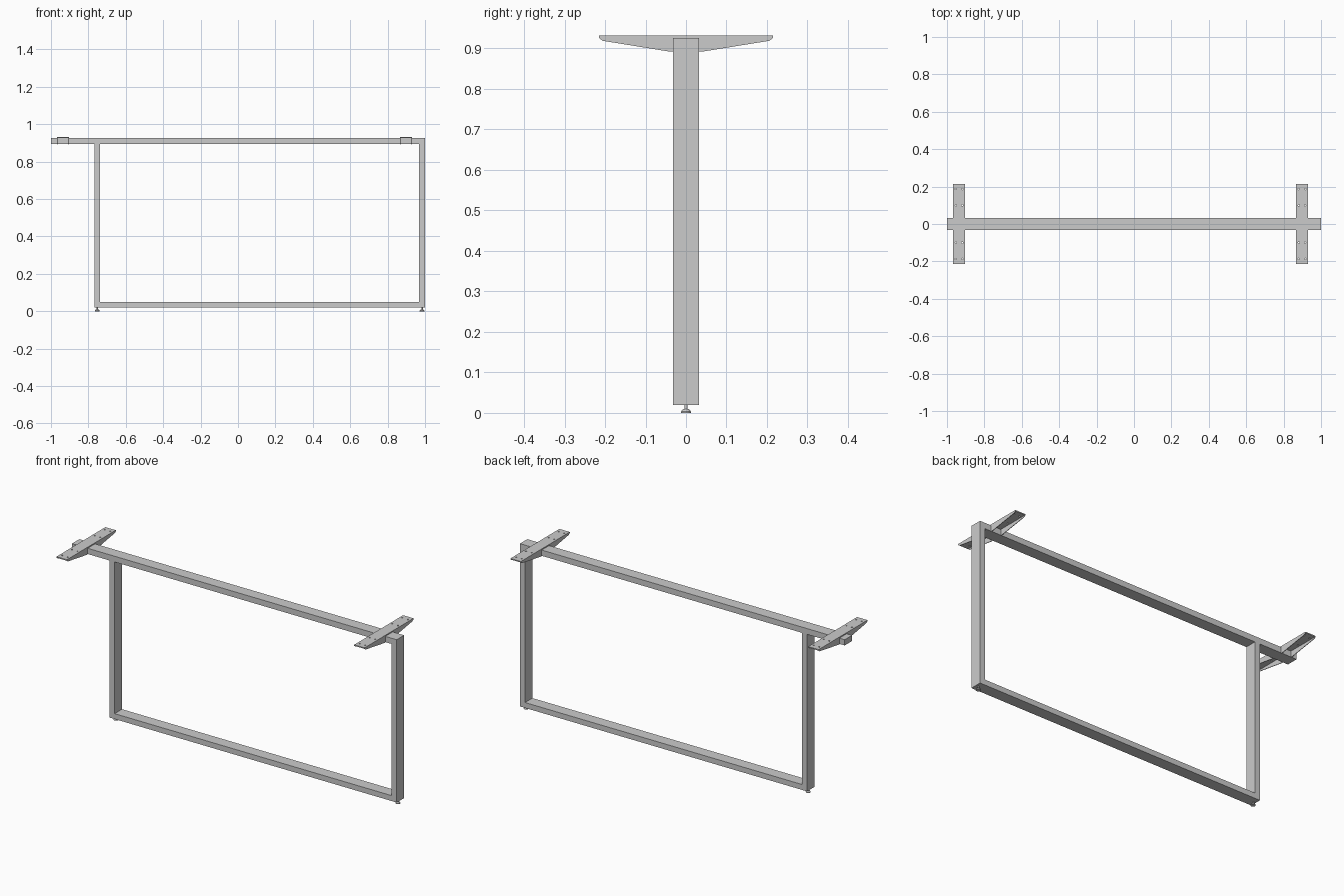
import bpy, bmesh, math
from mathutils import Matrix

if "Cube" in bpy.data.objects:
    bpy.data.objects.remove(bpy.data.objects["Cube"])

HALF = 0.0325            # half depth of every tube
BEAM_LOW, BEAM_TOP = 0.894, 0.926
TOP = 0.932              # top of the brackets


def finish(name, bm):
    bmesh.ops.recalc_face_normals(bm, faces=bm.faces)
    me = bpy.data.meshes.new(name)
    bm.to_mesh(me)
    bm.free()
    ob = bpy.data.objects.new(name, me)
    bpy.context.collection.objects.link(ob)
    return ob


def prism(bm, yz, x0, x1):
    """Extrude a side profile along x."""
    f = bm.faces.new([bm.verts.new((x0, y, z)) for y, z in yz])
    new = bmesh.ops.extrude_face_region(bm, geom=[f])["geom"]
    bmesh.ops.translate(bm, vec=(x1 - x0, 0, 0),
                        verts=[v for v in new if isinstance(v, bmesh.types.BMVert)])


def tube(name, x0, x1, z0, z1):
    bm = bmesh.new()
    prism(bm, [(-HALF, z0), (HALF, z0), (HALF, z1), (-HALF, z1)], x0, x1)
    return finish(name, bm)


def cone(bm, r1, r2, z0, z1, x=0, y=0, n=24):
    bmesh.ops.create_cone(bm, cap_ends=True, segments=n, radius1=r1, radius2=r2,
                          depth=z1 - z0,
                          matrix=Matrix.Translation((x, y, (z0 + z1) / 2)))


def foot(name, x):
    """Levelling foot: flat pad, tapered collar, threaded stem."""
    bm = bmesh.new()
    cone(bm, 0.0125, 0.0125, 0, 0.003, x)
    cone(bm, 0.0125, 0.008, 0.003, 0.009, x)
    cone(bm, 0.004, 0.004, 0.009, 0.021, x)
    ob = finish(name, bm)
    bpy.context.view_layer.objects.active = ob
    ob.select_set(True)
    bpy.ops.object.shade_smooth_by_angle(angle=math.radians(30))
    ob.select_set(False)


def bracket(name, x):
    """Folded sheet channel resting on the beam, with screw holes."""
    w, t, low = 0.032, 0.003, BEAM_TOP
    # drilled top plate
    bm = bmesh.new()
    prism(bm, [(-0.215, low), (0.215, low), (0.215, TOP), (-0.215, TOP)], x - w, x + w)
    plate = finish(name + "_plate", bm)
    bm = bmesh.new()
    for hx in (-0.017, 0.017):
        for hy in (-0.187, -0.1, 0.1, 0.187):
            cone(bm, 0.004, 0.004, low - 0.01, TOP + 0.01, x + hx, hy, 16)
    cutter = finish(name + "_drill", bm)
    cutter.hide_render = True
    mod = plate.modifiers.new("holes", "BOOLEAN")
    mod.operation, mod.solver, mod.object = "DIFFERENCE", "EXACT", cutter
    bpy.context.view_layer.objects.active = plate
    bpy.ops.object.modifier_apply(modifier=mod.name)
    bpy.data.objects.remove(cutter)
    # tapered side flanges, notched around the beam
    bm = bmesh.new()
    for x0 in (x - w, x + w - t):
        for s in (-1, 1):
            prism(bm, [(s * HALF, low), (s * HALF, 0.892), (s * 0.045, 0.893),
                       (s * 0.206, 0.919), (s * 0.215, low)], x0, x0 + t)
    finish(name + "_flanges", bm)


# tubular frame
tube("top_beam", -1, 1, BEAM_LOW, BEAM_TOP)
tube("left_leg", -0.768, -0.737, 0.02, BEAM_LOW)
tube("right_leg", 0.968, 1, 0.02, BEAM_LOW)
tube("bottom_rail", -0.737, 0.968, 0.02, 0.05)

# feet and table top brackets
for side, fx, bx in (("left", -0.7525, -0.935), ("right", 0.984, 0.898)):
    foot(side + "_foot", fx)
    bracket(side + "_bracket", bx)
